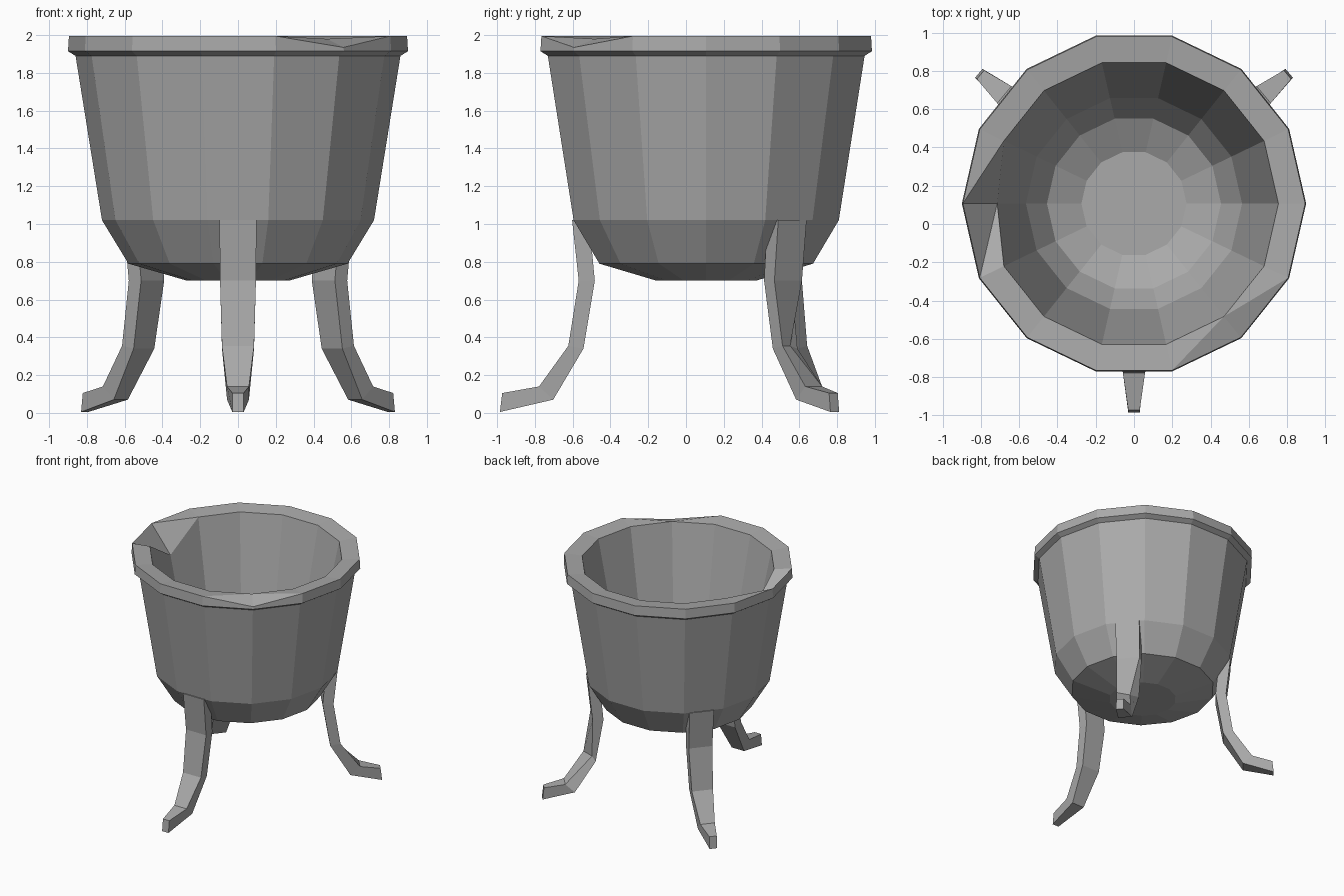
import bpy, bmesh, math
from mathutils import Vector

old = bpy.data.objects.get("Cube")
if old:
    bpy.data.objects.remove(old, do_unlink=True)

SIDES = 14
CENTRE = Vector((0, 0.107, 0))   # bowl axis

iron = bpy.data.materials.new("grey_iron")
iron.use_nodes = True
iron.diffuse_color = (0.4, 0.4, 0.4, 1)
iron.node_tree.nodes["Principled BSDF"].inputs["Base Color"].default_value = (0.4, 0.4, 0.4, 1)


def finish(bm, name):
    bmesh.ops.recalc_face_normals(bm, faces=bm.faces)
    mesh = bpy.data.meshes.new(name)
    bm.to_mesh(mesh)
    bm.free()
    mesh.materials.append(iron)
    obj = bpy.data.objects.new(name, mesh)
    bpy.context.scene.collection.objects.link(obj)
    return obj


def build_bowl():
    # Radius and height, from underside up over the rim and down to the floor
    profile = [(0.27, 0.70), (0.58, 0.79), (0.72, 1.02), (0.86, 1.89), (0.9, 1.915),
               (0.895, 1.995), (0.755, 1.98), (0.565, 1.05), (0.455, 0.88), (0.275, 0.79)]
    bm = bmesh.new()
    rings = []
    for r, z in profile:
        angles = [math.tau * i / SIDES for i in range(SIDES)]
        rings.append([bm.verts.new(CENTRE + Vector((r * math.cos(a), r * math.sin(a), z)))
                      for a in angles])
    outer, inner = rings[5], rings[6]
    # Chipped inner lip on one side, dented outer lip at the front
    inner[7].co.x, inner[7].co.z = -0.715, 1.77
    outer[12].co.z = 1.935
    for low, high in zip(rings, rings[1:]):
        for i in range(SIDES):
            j = (i + 1) % SIDES
            a, b, c, d = low[i], low[j], high[j], high[i]
            if low is not outer:
                bm.faces.new((a, b, c, d))
            elif i == 11:
                bm.faces.new((a, b, c))
                bm.faces.new((a, c, d))
            else:
                bm.faces.new((a, b, d))
                bm.faces.new((b, c, d))
    bm.faces.new(rings[0])
    bm.faces.new(rings[-1])
    finish(bm, "bowl")


def build_leg(name, degrees, reach=1.0, dented=False):
    # Outer point, inner point (distance from the axis, height) and half width
    sections = [((0.71, 1.02), (0.62, 1.02), 0.098),
                ((0.675, 0.70), (0.59, 0.70), 0.095),
                ((0.73, 0.355), (0.65, 0.34), 0.085),
                ((0.885, 0.14), (0.81, 0.07), 0.058),
                ((1.08, 0.105), (1.092, 0.005), 0.03)]
    a = math.radians(degrees)
    out = Vector((math.cos(a), math.sin(a), 0))
    side = Vector((-math.sin(a), math.cos(a), 0))
    bm = bmesh.new()
    loops = []
    for (ro, zo), (ri, zi), w in sections:
        if ro > 1:
            ro, ri = ro * reach, ri * reach
        loops.append([bm.verts.new(CENTRE + out * r + side * s + Vector((0, 0, z)))
                      for r, z, s in ((ro, zo, w), (ro, zo, -w), (ri, zi, -w), (ri, zi, w))])
    if dented:
        loops[2][0].co.y -= 0.09
    for lo, hi in zip(loops, loops[1:]):
        for i in range(4):
            j = (i + 1) % 4
            bm.faces.new((lo[i], lo[j], hi[j], hi[i]))
    bm.faces.new(loops[0])
    bm.faces.new(loops[-1])
    finish(bm, name)


build_bowl()
build_leg("front_leg", -90)
build_leg("back_left_leg", 40, 0.97, dented=True)
build_leg("back_right_leg", 140, 0.97)
